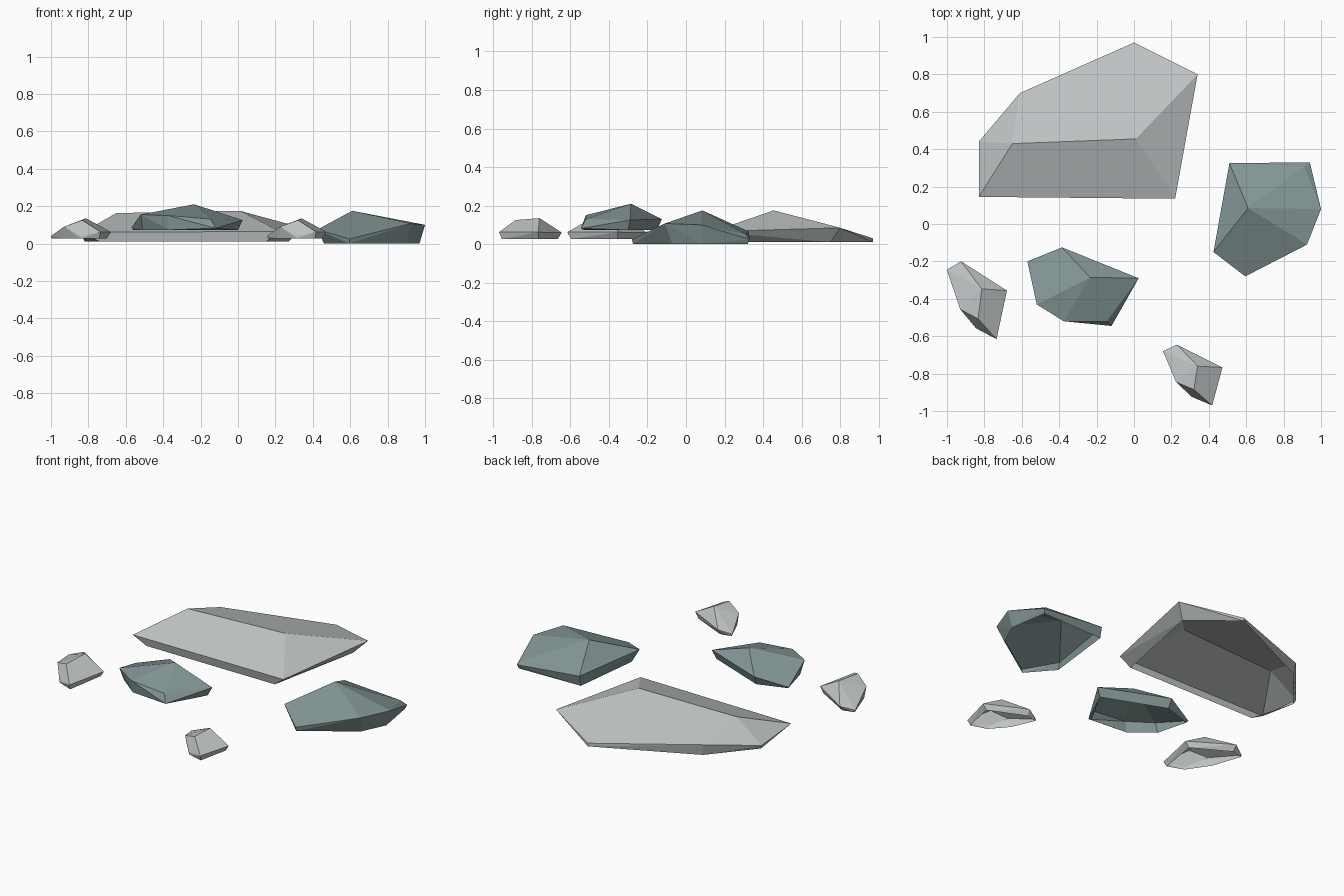
import bpy, bmesh, math

if "Cube" in bpy.data.objects:
    bpy.data.objects.remove(bpy.data.objects["Cube"])

# one flat colour per stone type
def material(name, rgb):
    m = bpy.data.materials.new(name)
    m.diffuse_color = (*rgb, 1)
    m.use_nodes = True
    m.node_tree.nodes["Principled BSDF"].inputs["Base Color"].default_value = m.diffuse_color
    return m

grey = material("pale_grey_stone", (0.53, 0.56, 0.565))
teal = material("teal_stone", (0.23, 0.305, 0.305))

# faceted stone: the hull of its crown, rim and base corners, open underneath
def stone(name, mat, crown, rim, base, base_z):
    bm = bmesh.new()
    for p in crown + rim + [(x, y, base_z) for x, y in base]:
        bm.verts.new(p)
    hull = bmesh.ops.convex_hull(bm, input=bm.verts[:])
    loose = [g for g in hull["geom_interior"] if isinstance(g, bmesh.types.BMVert)]
    bmesh.ops.delete(bm, geom=loose, context='VERTS')
    bmesh.ops.recalc_face_normals(bm, faces=bm.faces[:])
    under = [f for f in bm.faces if f.normal.z < -.95]
    bmesh.ops.delete(bm, geom=under, context='FACES')
    bmesh.ops.dissolve_limit(bm, angle_limit=math.radians(5),
                             verts=bm.verts[:], edges=bm.edges[:])
    me = bpy.data.meshes.new(name)
    bm.to_mesh(me)
    bm.free()
    me.materials.append(mat)
    ob = bpy.data.objects.new(name, me)
    bpy.context.collection.objects.link(ob)
    return ob

# large slab at the back
stone("large_slab", grey,
      crown=[(-.65, .43, .163), (.01, .455, .175)],
      rim=[(-.83, .44, .035), (-.61, .70, .08), (0, .97, .03),
           (.34, .80, .085), (.22, .135, .065), (-.83, .145, .06)],
      base=[(-.82, .43), (-.60, .69), (0, .97), (.27, .75), (.15, .15), (-.74, .155)],
      base_z=.01)

# teal stone on the right
stone("right_stone", teal,
      crown=[(.61, .085, .175)],
      rim=[(.51, .325, .066), (.91, .305, .055), (.94, .33, .025), (1.0, .08, .1),
           (.925, -.11, .107), (.595, -.28, .025), (.425, -.15, .075)],
      base=[(.51, .31), (.93, .32), (.97, .08), (.90, -.07), (.595, -.275), (.46, -.12)],
      base_z=0)

# teal stone in the middle
stone("middle_stone", teal,
      crown=[(-.235, -.285, .21)],
      rim=[(-.57, -.20, .085), (-.385, -.125, .13), (.025, -.29, .125),
           (-.12, -.545, .082), (-.145, -.52, .13), (-.375, -.52, .15), (-.52, -.43, .155)],
      base=[(-.56, -.21), (-.38, -.15), (0, -.30), (-.13, -.53), (-.37, -.51), (-.51, -.40)],
      base_z=.073)

# two pebbles: the same shape, shifted and stretched in plan
def pebble(name, sx, dx, sy, dy):
    def place(p):
        return (p[0] * sx + dx, p[1] * sy + dy, *p[2:])
    crown = [(.34, -.76, .135), (.32, -.885, .125)]
    rim = [(.155, -.68, .04), (.23, -.645, .06), (.473, -.767, .062),
           (.418, -.97, .062), (.225, -.845, .09), (.31, -.925, .04)]
    base = [(.16, -.68), (.23, -.665), (.45, -.765), (.41, -.955), (.31, -.925), (.22, -.82)]
    stone(name, grey, [place(p) for p in crown], [place(p) for p in rim],
          [place(p) for p in base], .026)

pebble("right_pebble", 1, 0, 1, 0)
pebble("left_pebble", 1.01, -1.157, 1.28, .626)
